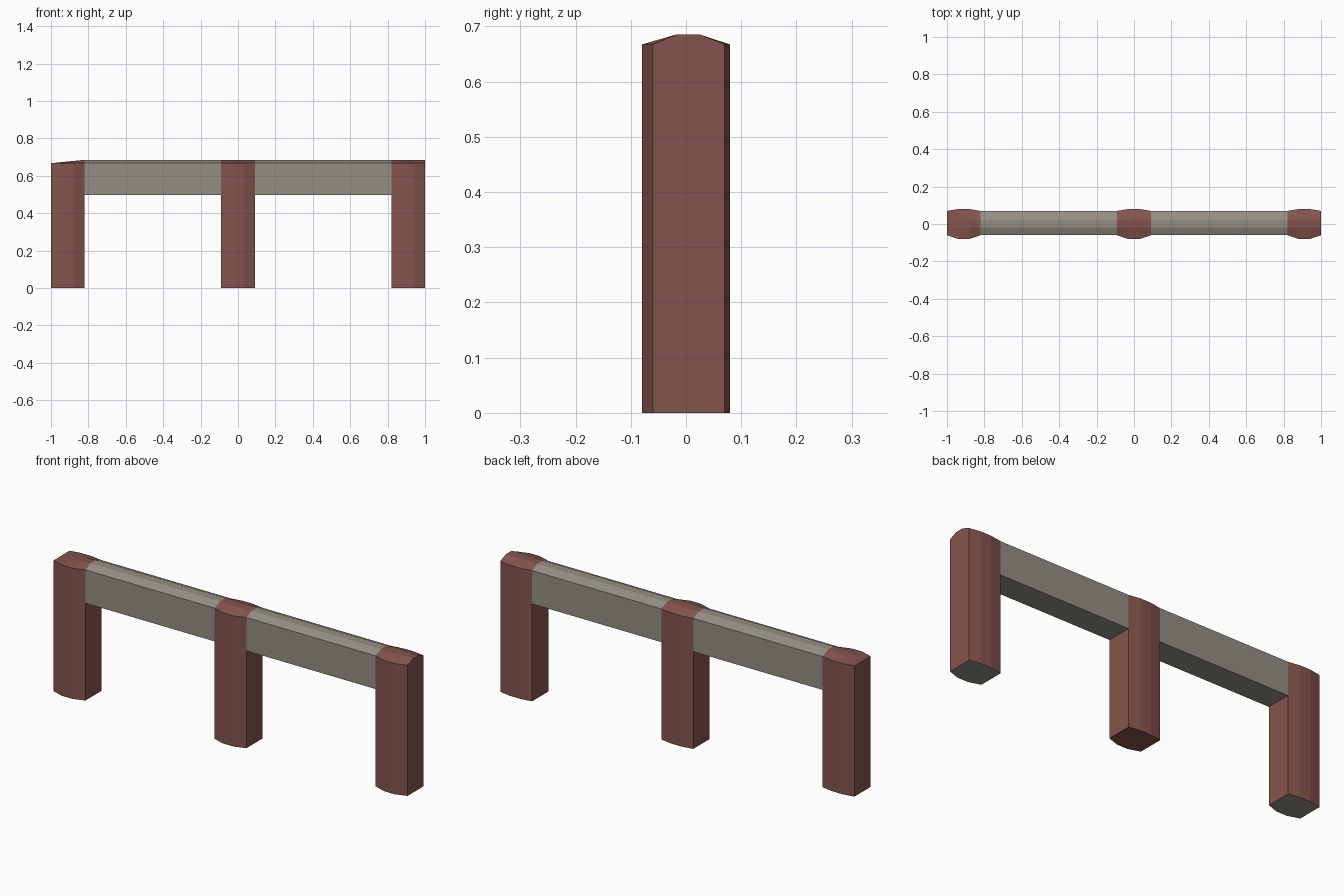
import bpy
import bmesh

if "Cube" in bpy.data.objects:
    bpy.data.objects.remove(bpy.data.objects["Cube"])

SHOULDER, RIDGE, RAIL_BOTTOM = 0.667, 0.685, 0.497
FRONT, BACK, BULGE = -0.06, 0.07, 0.08
RIDGE_FRONT, RIDGE_BACK = -0.018, 0.025
HALF = 0.09


def make_material(name, color):
    mat = bpy.data.materials.new(name)
    mat.use_nodes = True
    mat.diffuse_color = color
    mat.node_tree.nodes["Principled BSDF"].inputs["Base Color"].default_value = color
    return mat


brick = make_material("red brown brick", (0.235, 0.088, 0.075, 1))
stone = make_material("warm grey stone", (0.295, 0.275, 0.235, 1))


def section(x, front, back, bottom, ridge):
    """Outline across the wall at x: upright sides under a low ridge."""
    return [(x, front, bottom), (x, front, SHOULDER), (x, RIDGE_FRONT, ridge),
            (x, RIDGE_BACK, ridge), (x, back, SHOULDER), (x, back, bottom)]


def loft(name, sections, mats, capped):
    bm = bmesh.new()
    rings = [[bm.verts.new(p) for p in s] for s in sections]
    for a, b in zip(rings, rings[1:]):
        for i in range(len(a)):
            j = (i + 1) % len(a)
            bm.faces.new((a[i], a[j], b[j], b[i]))
    if capped:
        bm.faces.new(rings[0])
        bm.faces.new(rings[-1])
    bmesh.ops.recalc_face_normals(bm, faces=bm.faces)
    # Undersides take the last material
    for f in bm.faces:
        if f.normal.z < -0.9:
            f.material_index = len(mats) - 1
    mesh = bpy.data.meshes.new(name)
    bm.to_mesh(mesh)
    bm.free()
    for m in mats:
        mesh.materials.append(m)
    obj = bpy.data.objects.new(name, mesh)
    bpy.context.collection.objects.link(obj)
    return obj


# Posts with bulging front and back; one end post slopes down to its outer end
def post(name, x, mats, sloped=False):
    sections = []
    for dx in (-HALF, -HALF / 3, HALF / 3, HALF):
        outer = abs(dx) == HALF
        t = (dx + HALF) / (2 * HALF) if sloped else 1
        sections.append(section(x + dx, FRONT if outer else -BULGE,
                                BACK if outer else BULGE, 0,
                                SHOULDER + t * (RIDGE - SHOULDER)))
    return loft(name, sections, mats, True)


post("right_post", -1 + HALF, [brick, stone], sloped=True)
post("middle_post", 0, [brick])
post("left_post", 1 - HALF, [brick, stone])

# Rails between the posts
for side, name in ((-1, "right_rail"), (1, "left_rail")):
    ends = (side * HALF, side * (1 - 2 * HALF))
    loft(name, [section(x, FRONT, BACK, RAIL_BOTTOM, RIDGE) for x in ends],
         [stone], False)
